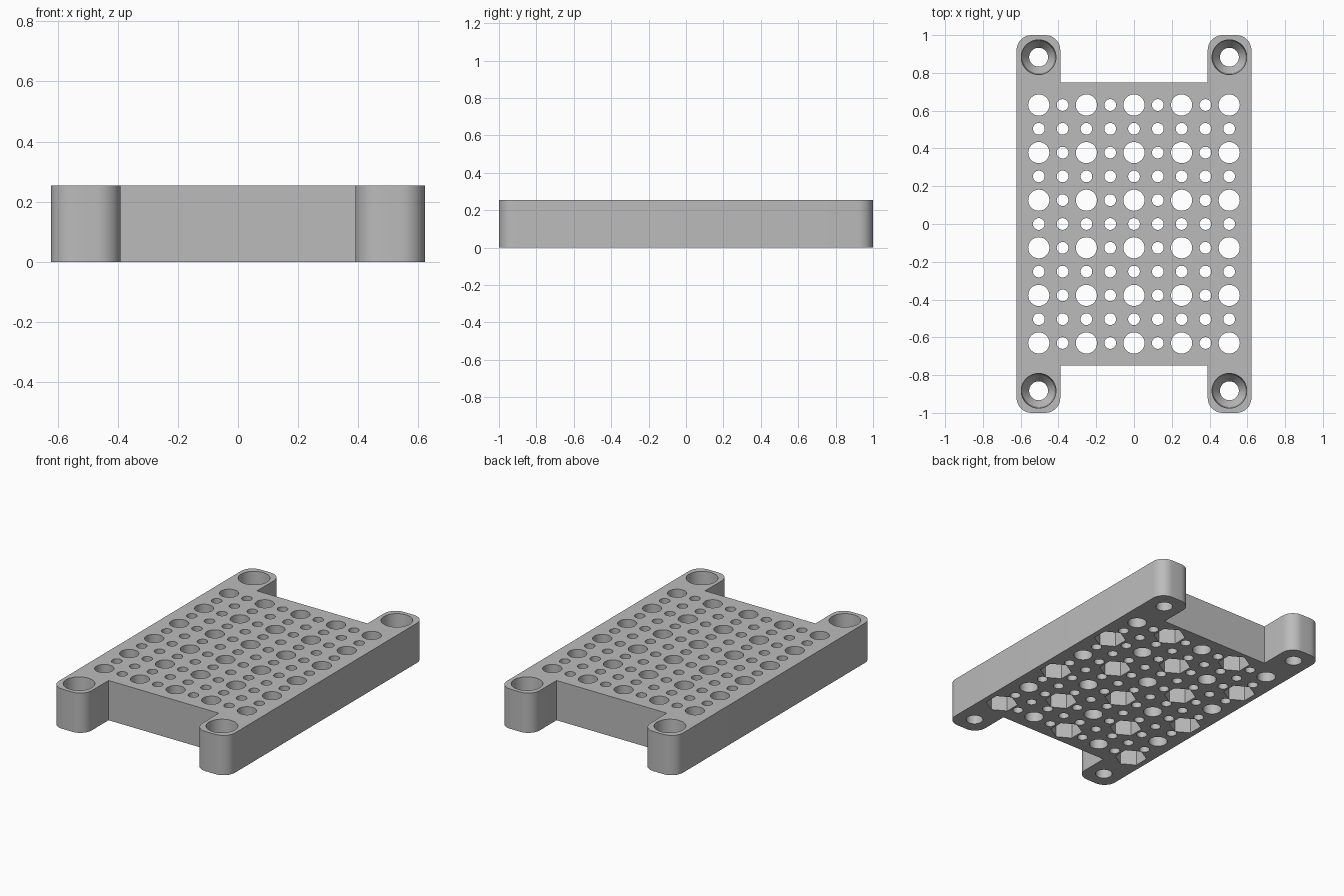
import bpy, bmesh
from math import cos, sin, pi

cube = bpy.data.objects.get("Cube")
if cube:
    bpy.data.objects.remove(cube, do_unlink=True)

HEIGHT = 0.254
PITCH = 0.126
HALF_X, HALF_Y = 0.622, 1.0
NOTCH_X, NOTCH_Y = 0.39, 0.75
CORNER_R = 0.08

grey = bpy.data.materials.new("plain_grey")
grey.use_nodes = True
colour = (0.5, 0.5, 0.5, 1)
grey.diffuse_color = colour
grey.node_tree.nodes["Principled BSDF"].inputs["Base Color"].default_value = colour


def make_object(name, bm):
    bmesh.ops.recalc_face_normals(bm, faces=bm.faces)
    mesh = bpy.data.meshes.new(name)
    bm.to_mesh(mesh)
    bm.free()
    mesh.materials.append(grey)
    obj = bpy.data.objects.new(name, mesh)
    bpy.context.collection.objects.link(obj)
    return obj


def add_lathe(bm, x, y, profile, sides, turn=0.0):
    """Closed solid of revolution from (radius, z) pairs, bottom to top."""
    rings = [[bm.verts.new((x + r * cos(turn + 2 * pi * i / sides),
                            y + r * sin(turn + 2 * pi * i / sides), z))
              for i in range(sides)] for r, z in profile]
    for low, high in zip(rings, rings[1:]):
        for i in range(sides):
            j = (i + 1) % sides
            bm.faces.new((low[i], low[j], high[j], high[i]))
    bm.faces.new(rings[0][::-1])
    bm.faces.new(rings[-1])


def fillet(cx, cy, start):
    """Quarter arc of the rounded foot corner."""
    return [(cx + CORNER_R * cos(start + pi / 2 * i / 8),
             cy + CORNER_R * sin(start + pi / 2 * i / 8)) for i in range(9)]


# Plate outline: one quarter, mirrored into the whole
quarter = (fillet(HALF_X - CORNER_R, HALF_Y - CORNER_R, 0)
           + fillet(NOTCH_X + CORNER_R, HALF_Y - CORNER_R, pi / 2)
           + [(NOTCH_X, NOTCH_Y)])
back = quarter + [(-x, y) for x, y in reversed(quarter)]
outline = back + [(x, -y) for x, y in reversed(back)]
bm = bmesh.new()
base = bm.faces.new([bm.verts.new((x, y, 0)) for x, y in outline])
top = bmesh.ops.extrude_face_region(bm, geom=[base])["geom"]
bmesh.ops.translate(bm, vec=(0, 0, HEIGHT),
                    verts=[v for v in top if isinstance(v, bmesh.types.BMVert)])
plate = make_object("mounting_plate", bm)

# Through holes on a grid, hexagonal nut pockets underneath every other big one
holes, pockets = bmesh.new(), bmesh.new()
for col in range(9):
    for row in range(11):
        x, y = (col - 4) * PITCH, (row - 5) * PITCH
        big = col % 2 == 0 and row % 2 == 0
        radius = 0.056 if big else 0.031
        add_lathe(holes, x, y, [(radius, -0.1), (radius, HEIGHT + 0.1)], 32)
        if big and (col + row) % 4 == 0:
            add_lathe(pockets, x, y, [(0.095, -0.1), (0.095, 0.127)], 6, pi / 2)

# Countersunk screw holes in the four feet
screw = [(0.05, -0.1), (0.05, 0.08), (0.085, 0.13), (0.092, HEIGHT), (0.092, HEIGHT + 0.1)]
for sx in (-1, 1):
    for sy in (-1, 1):
        add_lathe(holes, sx * 0.505, sy * 0.883, screw, 48)

# Cut everything out of the plate
bpy.context.view_layer.objects.active = plate
for name, cutter_bm in (("hole_cutter", holes), ("pocket_cutter", pockets)):
    cutter = make_object(name, cutter_bm)
    cutter.hide_render = True
    cut = plate.modifiers.new(name, 'BOOLEAN')
    cut.operation = 'DIFFERENCE'
    cut.solver = 'EXACT'
    cut.object = cutter
    bpy.ops.object.modifier_apply(modifier=name)
    bpy.data.objects.remove(cutter, do_unlink=True)

bpy.ops.object.select_all(action='DESELECT')
plate.select_set(True)
bpy.ops.object.shade_smooth_by_angle(angle=pi / 6)
